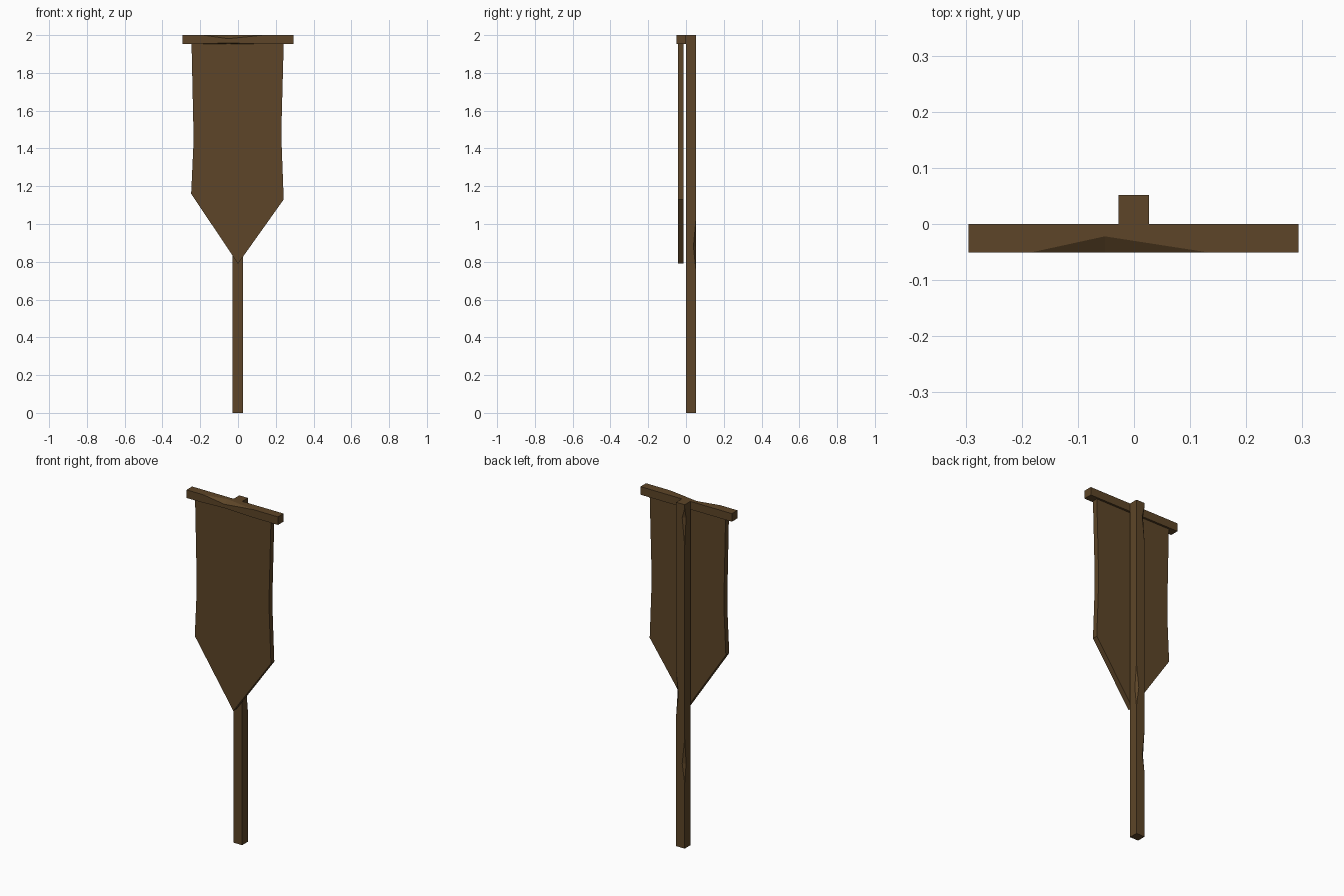
import bpy, bmesh
from mathutils import Vector

if "Cube" in bpy.data.objects:
    bpy.data.objects.remove(bpy.data.objects["Cube"])

wood = bpy.data.materials.new("brown_wood")
wood.diffuse_color = (0.11, 0.06, 0.021, 1)
wood.use_nodes = True
wood.node_tree.nodes["Principled BSDF"].inputs["Base Color"].default_value = wood.diffuse_color


def make(name, bm, mat=None):
    bmesh.ops.recalc_face_normals(bm, faces=bm.faces)
    me = bpy.data.meshes.new(name)
    bm.to_mesh(me)
    bm.free()
    ob = bpy.data.objects.new(name, me)
    bpy.context.collection.objects.link(ob)
    if mat:
        me.materials.append(mat)
    return ob


def prism(name, outline, y0, y1):
    """Extrude an x-z outline from y0 to y1."""
    bm = bmesh.new()
    face = bm.faces.new([bm.verts.new((x, y0, z)) for x, z in outline])
    res = bmesh.ops.extrude_face_region(bm, geom=[face])
    verts = [v for v in res["geom"] if isinstance(v, bmesh.types.BMVert)]
    bmesh.ops.translate(bm, verts=verts, vec=(0, y1 - y0, 0))
    return make(name, bm, wood)


def box(name, x0, x1, y0, y1, z0, z1):
    return prism(name, [(x0, z0), (x1, z0), (x1, z1), (x0, z1)], y0, y1)


def chip(ob, a, b, p, q):
    """Cut a nick from edge a-b, with its ridge running p-q on the two faces."""
    a, b, p, q = map(Vector, (a, b, p, q))
    m, d = (p + q) / 2, (q - p).normalized() * 0.08
    bm = bmesh.new()
    for c in (m, m + (a - m) * 1.3, m + (b - m) * 1.3):
        for s in (-1, 1):
            bm.verts.new(c + d * s)
    bmesh.ops.convex_hull(bm, input=bm.verts)
    cutter = make("nick_cutter", bm, wood)
    cutter.hide_render = True
    mod = ob.modifiers.new("nick", 'BOOLEAN')
    mod.operation, mod.solver, mod.object = 'DIFFERENCE', 'EXACT', cutter
    bpy.context.view_layer.objects.active = ob
    bpy.ops.object.modifier_apply(modifier=mod.name)
    bpy.data.objects.remove(cutter)


# Upright pole with nicks along its back edges
L, R, B = -0.028, 0.027, 0.052
pole = box("pole", L, R, 0, B, 0, 2)
for x, s, z0, zm, z1 in [(R, -1, 0.76, 0.88, 1.02),
                         (L, 1, 0.38, 0.49, 0.64),
                         (L, 1, 1.76, 1.92, 1.98)]:
    chip(pole, (x, B, z0), (x, B, z1), (x, B - 0.013, zm), (x + s * 0.016, B, zm))

# Crossbar with nicks on its front edges
F = -0.051
bar = box("crossbar", -0.295, 0.293, F, 0, 1.953, 2)
chip(bar, (-0.185, F, 2), (0.135, F, 2), (-0.052, -0.022, 2), (-0.052, F, 1.981))
chip(bar, (-0.22, F, 1.953), (0.12, F, 1.953), (-0.05, -0.04, 1.953), (-0.05, F, 1.959))

# Hanging pennant with a pointed lower end
prism("banner", [(-0.246, 1.955), (-0.236, 1.5), (-0.236, 1.42), (-0.248, 1.16),
                 (0, 0.79), (0.242, 1.13), (0.231, 1.42), (0.231, 1.55),
                 (0.242, 1.955)], -0.043, -0.012)
